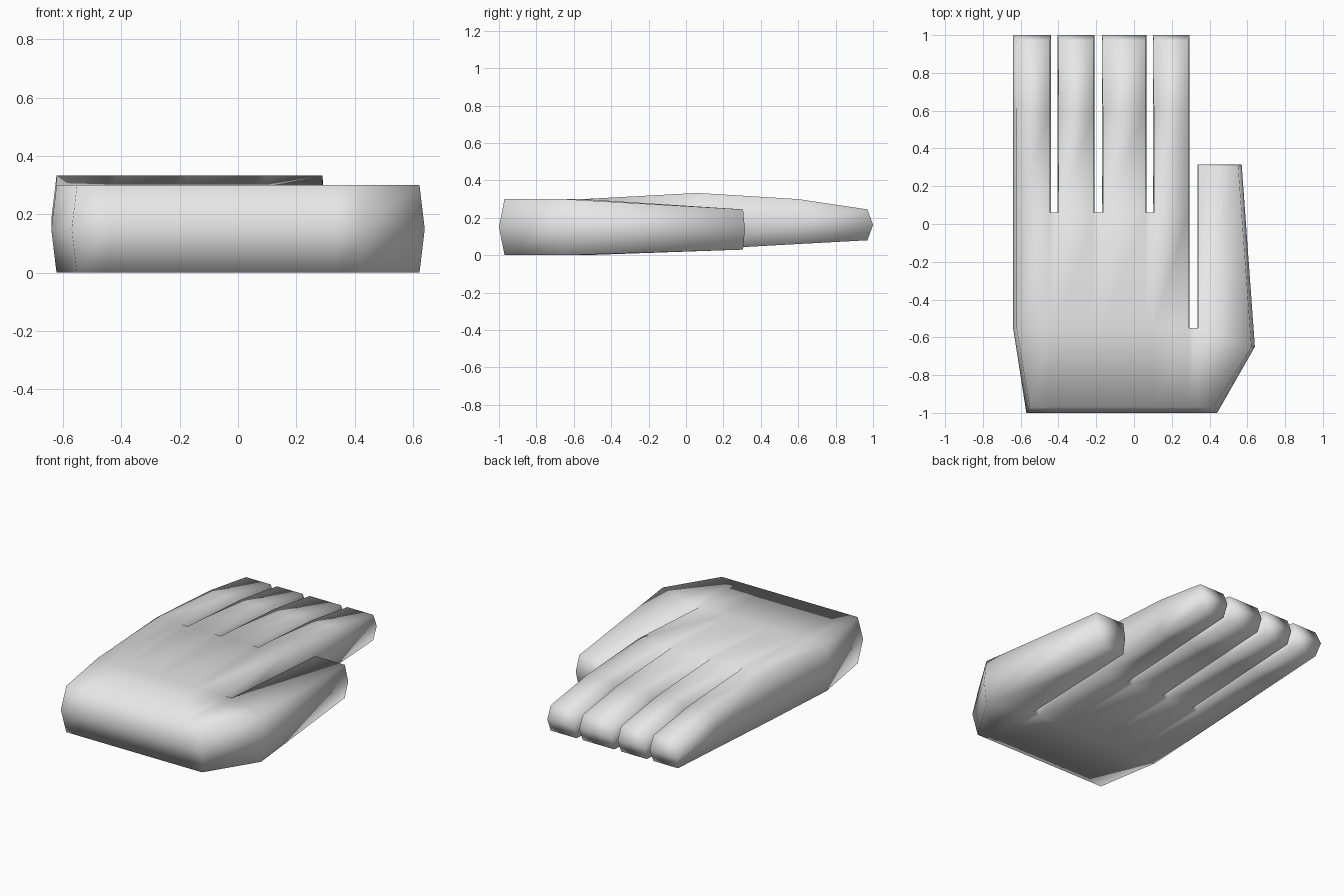
import bpy, bmesh

cube = bpy.data.objects.get("Cube")
if cube:
    bpy.data.objects.remove(cube, do_unlink=True)

skin = bpy.data.materials.new("light grey")
skin.use_nodes = True
skin.diffuse_color = (0.8, 0.8, 0.8, 1)
skin.node_tree.nodes["Principled BSDF"].inputs["Base Color"].default_value = (0.8, 0.8, 0.8, 1)

# Widest outline of each finger: left and right edge, thumb last
COLS = [-0.64, -0.44, -0.405, -0.21, -0.17, 0.065, 0.10, 0.295, 0.335, 0.64]
THUMB = 8
# Rows from wrist to fingertips: (y, bottom z, top z, inset in y)
FINGER_ROWS = [(-1.0, 0.0, 0.30, 0.03), (-0.55, 0.0, 0.30, 0), (0.06, 0.03, 0.333, 0),
               (0.6, 0.06, 0.30, 0), (1.0, 0.08, 0.245, -0.03)]
THUMB_ROWS = [FINGER_ROWS[0], FINGER_ROWS[1], (0.315, 0.03, 0.245, -0.01)]
OUTER = {0: -0.57, 1: -0.64}          # little finger side
THUMB_OUTER = {0: 0.44, 1: 0.64, 2: 0.57}


def point(c, r, level):
    """Position of a grid corner; level is 0 bottom, 1 widest middle, 2 top."""
    y, low, high, dy = (THUMB_ROWS if c >= THUMB else FINGER_ROWS)[r]
    x = COLS[c]
    if c == 0:
        x = OUTER.get(r, x)
    if c == 9:
        x = THUMB_OUTER[r]
        y = -0.65 if r == 1 else y
    if level == 1:
        return x, y, (low + high) / 2
    inset = 0.018 if c in (0, 9) else 0.005
    x += inset if c % 2 == 0 else -inset
    return x, y + dy, (low, 0, high)[level]


# Cells of the hand: palm, webs between fingers, fingers and thumb
cells = []
for c in range(9):
    if c == THUMB:
        rows = 2
    elif c == 7:
        rows = 1
    else:
        rows = 4 if c % 2 == 0 else 2
    cells += [(c, r) for r in range(rows)]

bm = bmesh.new()
verts = {}


def vert(corner, level):
    key = (*corner, level)
    if key not in verts:
        verts[key] = bm.verts.new(point(*key))
    return verts[key]


# Top and bottom skins
edges = set()
for c, r in cells:
    ring = [(c, r), (c + 1, r), (c + 1, r + 1), (c, r + 1)]
    bm.faces.new([vert(k, 2) for k in ring])
    bm.faces.new([vert(k, 0) for k in reversed(ring)])
    edges.update(zip(ring, ring[1:] + ring[:1]))

# Side walls in two bands that meet at the widest line
for a, b in edges:
    if (b, a) not in edges:
        for level in (0, 1):
            bm.faces.new([vert(a, level), vert(b, level), vert(b, level + 1), vert(a, level + 1)])

bmesh.ops.recalc_face_normals(bm, faces=bm.faces)
for f in bm.faces:
    f.smooth = True
mesh = bpy.data.meshes.new("hand")
bm.to_mesh(mesh)
bm.free()
mesh.materials.append(skin)
bpy.context.collection.objects.link(bpy.data.objects.new("hand", mesh))
